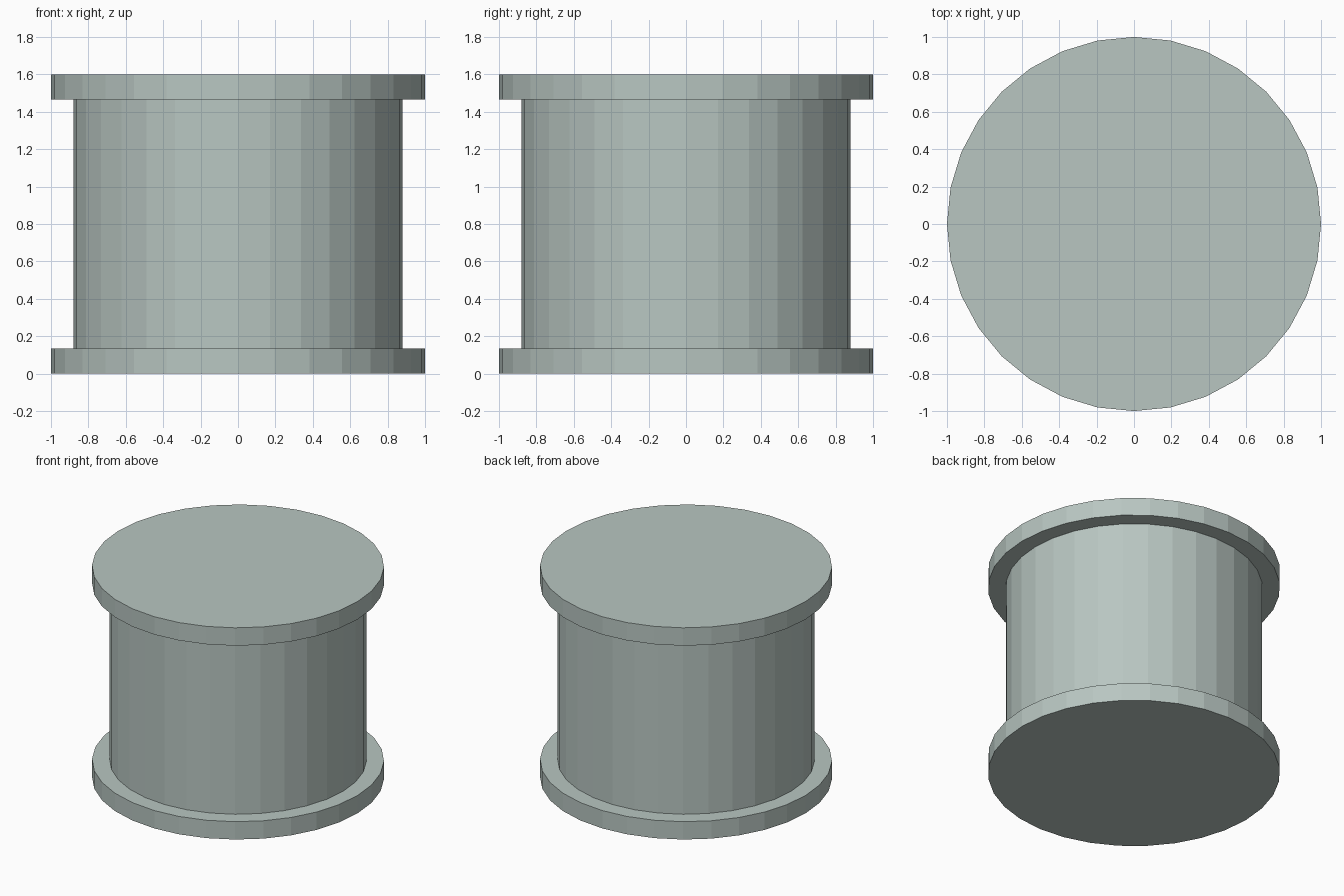
import bpy
import bmesh
import math

SIDES = 32
HEIGHT = 1.6
RIM = 0.135
CORE_RADIUS = 0.6

cube = bpy.data.objects.get("Cube")
if cube:
    bpy.data.objects.remove(cube, do_unlink=True)

paint = bpy.data.materials.new("pale grey green")
paint.use_nodes = True
colour = (0.48, 0.565, 0.535, 1)
paint.diffuse_color = colour
paint.node_tree.nodes["Principled BSDF"].inputs["Base Color"].default_value = colour


def finish(name, bm):
    bmesh.ops.recalc_face_normals(bm, faces=bm.faces)
    mesh = bpy.data.meshes.new(name)
    bm.to_mesh(mesh)
    bm.free()
    mesh.materials.append(paint)
    bpy.context.collection.objects.link(bpy.data.objects.new(name, mesh))


def circle(bm, radius, z):
    step = math.tau / SIDES
    return [bm.verts.new((radius * math.cos(i * step), radius * math.sin(i * step), z))
            for i in range(SIDES)]


def bridge(bm, a, b):
    for i in range(SIDES):
        j = (i + 1) % SIDES
        bm.faces.new((a[i], a[j], b[j], b[i]))


def ring(name, radius, bottom, top):
    """Flat-sided collar around the core."""
    bm = bmesh.new()
    loops = [circle(bm, r, z) for r, z in ((CORE_RADIUS, bottom), (radius, bottom),
                                           (radius, top), (CORE_RADIUS, top))]
    for i, loop in enumerate(loops):
        bridge(bm, loop, loops[(i + 1) % len(loops)])
    finish(name, bm)


# Spool: two wide end flanges and the drum between them
ring("lower_flange", 1, 0, RIM)
ring("drum", 0.88, RIM, HEIGHT - RIM)
ring("upper_flange", 1, HEIGHT - RIM, HEIGHT)

# Solid core, flush with both flanges
bm = bmesh.new()
low, high = circle(bm, CORE_RADIUS, 0), circle(bm, CORE_RADIUS, HEIGHT)
bridge(bm, low, high)
bm.faces.new(low)
bm.faces.new(high)
finish("core", bm)
